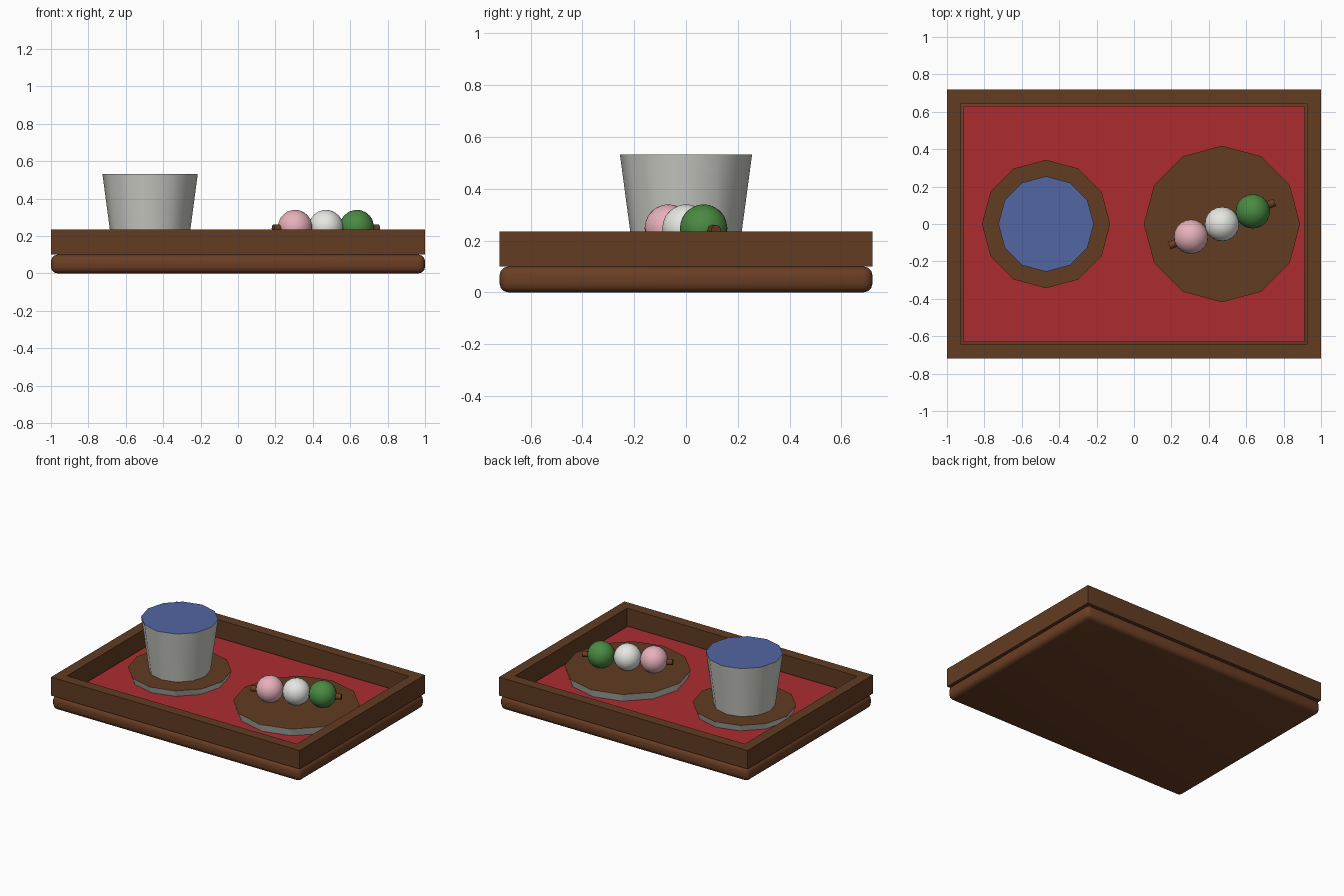
import bpy, bmesh
from math import radians, pi
from mathutils import Matrix, Vector

cube = bpy.data.objects.get("Cube")
if cube:
    bpy.data.objects.remove(cube, do_unlink=True)


def material(name, r, g, b):
    """Make a flat colour from 0-255 display values."""
    lin = [((c / 255 + 0.055) / 1.055) ** 2.4 for c in (r, g, b)]
    m = bpy.data.materials.new(name)
    m.use_nodes = True
    m.diffuse_color = (*lin, 1)
    m.node_tree.nodes["Principled BSDF"].inputs["Base Color"].default_value = (*lin, 1)
    return m


frame_wood = material("frame wood", 98, 60, 34)
base_wood = material("base wood", 106, 62, 36)
red = material("red lining", 172, 44, 48)
ceramic = material("grey ceramic", 203, 203, 197)
blue = material("blue drink", 82, 102, 162)
pink = material("pink dumpling", 232, 178, 188)
white = material("white dumpling", 230, 230, 225)
green = material("green dumpling", 74, 138, 66)


def finish(name, bm, mats, smooth=None):
    mesh = bpy.data.meshes.new(name)
    bmesh.ops.recalc_face_normals(bm, faces=bm.faces)
    bm.to_mesh(mesh)
    bm.free()
    ob = bpy.data.objects.new(name, mesh)
    bpy.context.collection.objects.link(ob)
    for m in mats:
        mesh.materials.append(m)
    if smooth:
        bpy.ops.object.select_all(action="DESELECT")
        ob.select_set(True)
        bpy.context.view_layer.objects.active = ob
        bpy.ops.object.shade_smooth_by_angle(angle=radians(smooth))
    return ob


def box(name, hx, hy, z0, z1, mat, bevel=0):
    bm = bmesh.new()
    bmesh.ops.create_cube(bm, size=1)
    bmesh.ops.scale(bm, vec=(2 * hx, 2 * hy, z1 - z0), verts=bm.verts)
    bmesh.ops.translate(bm, vec=(0, 0, (z0 + z1) / 2), verts=bm.verts)
    if bevel:
        bmesh.ops.bevel(bm, geom=bm.edges[:], offset=bevel, segments=3,
                        profile=0.5, affect="EDGES")
    return finish(name, bm, [mat], 40 if bevel else None)


def vessel(name, x, r0, r1, z0, z1, top_mat, smooth=None):
    """Twelve-sided tapered ceramic solid with a coloured top face."""
    bm = bmesh.new()
    bmesh.ops.create_cone(bm, cap_ends=True, segments=12, radius1=r0, radius2=r1,
                          depth=z1 - z0)
    # Put a corner on the x axis
    first = min(bm.verts, key=lambda v: abs(v.co.y))
    if abs(first.co.y) > 0.01:
        bmesh.ops.rotate(bm, matrix=Matrix.Rotation(pi / 12, 3, "Z"), verts=bm.verts)
    bmesh.ops.translate(bm, vec=(x, 0, (z0 + z1) / 2), verts=bm.verts)
    bm.normal_update()
    for f in bm.faces:
        f.material_index = int(f.normal.z > 0.9)
    return finish(name, bm, [ceramic, top_mat], smooth)


# Tray: rounded base, square frame, red lining
box("tray_base", 1.0, 0.72, 0, 0.1, base_wood, 0.035)
box("tray_lining", 0.912, 0.632, 0.09, 0.112, red)

bm = bmesh.new()
rings = []
for hx, hy in ((1.0, 0.72), (0.925, 0.645)):
    for z in (0.1, 0.235):
        rings.append([bm.verts.new((sx * hx, sy * hy, z))
                      for sx, sy in ((-1, -1), (1, -1), (1, 1), (-1, 1))])
for a, b in ((0, 1), (1, 3), (3, 2), (2, 0)):
    for i in range(4):
        j = (i + 1) % 4
        bm.faces.new((rings[a][i], rings[a][j], rings[b][j], rings[b][i]))
finish("tray_frame", bm, [frame_wood])

# Saucer with cup, and the dumpling plate
vessel("saucer", -0.47, 0.325, 0.343, 0.112, 0.16, frame_wood)
vessel("cup", -0.47, 0.205, 0.255, 0.158, 0.532, blue, 40)
vessel("plate", 0.47, 0.4, 0.418, 0.112, 0.168, frame_wood)

# Three dumplings on a skewer
centre = Vector((0.47, 0, 0.248))
along = Vector((0.165, 0.068, 0))
for step, (name, mat) in enumerate((("pink", pink), ("white", white), ("green", green)), -1):
    bm = bmesh.new()
    bmesh.ops.create_icosphere(bm, subdivisions=3, radius=0.092)
    bmesh.ops.translate(bm, vec=centre + along * step, verts=bm.verts)
    finish(name + "_dumpling", bm, [mat], 60)

bm = bmesh.new()
bmesh.ops.create_cone(bm, cap_ends=True, segments=8, radius1=0.021, radius2=0.021, depth=0.61)
turn = along.to_track_quat("Z", "Y").to_matrix()
bmesh.ops.rotate(bm, matrix=turn, verts=bm.verts)
bmesh.ops.translate(bm, vec=centre - Vector((0, 0, 0.008)), verts=bm.verts)
finish("skewer", bm, [base_wood], 50)
